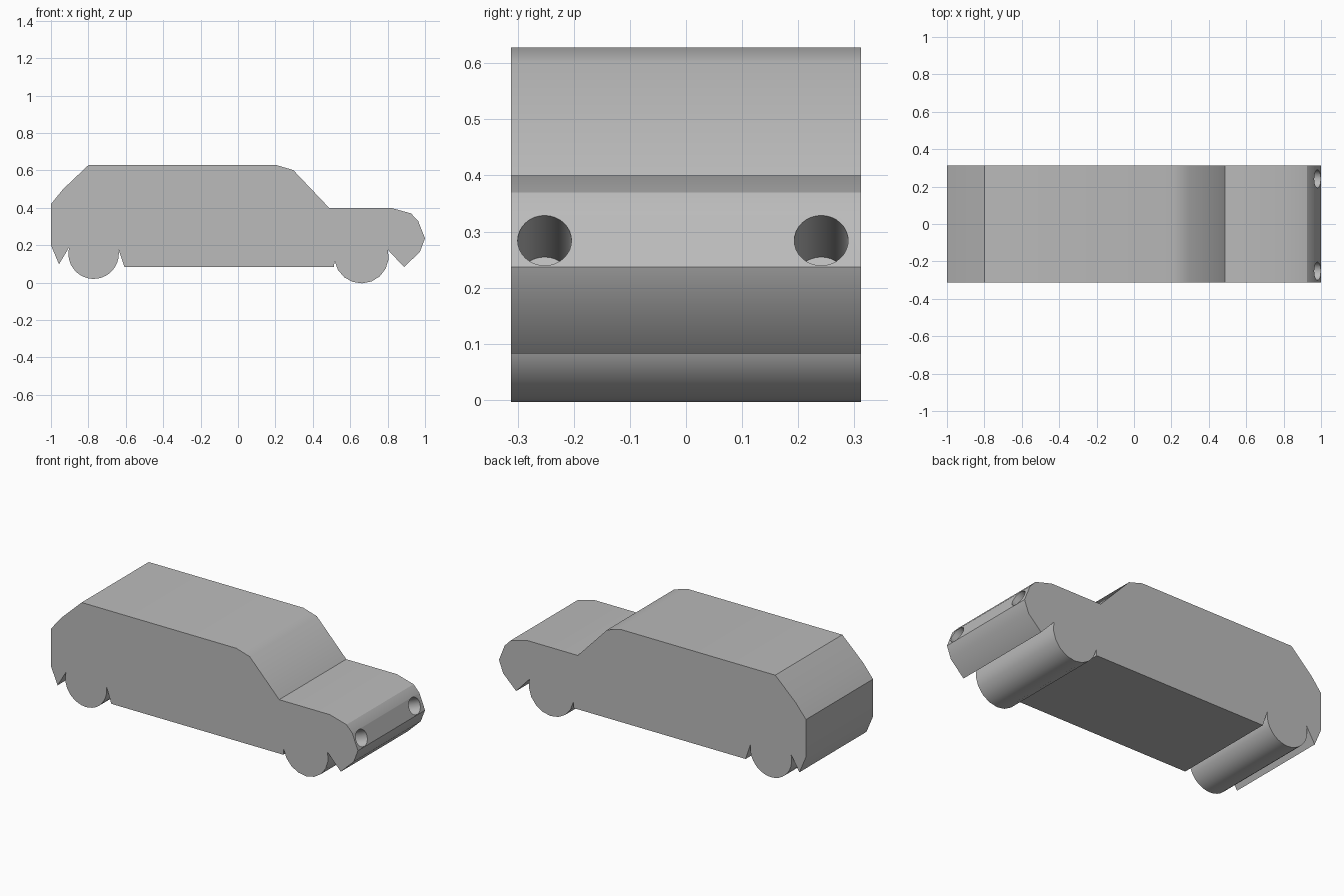
import bpy, bmesh
from math import sin, cos, radians
from mathutils import Vector

old = bpy.data.objects.get("Cube")
if old:
    bpy.data.objects.remove(old)

HALF_WIDTH = 0.312

grey = bpy.data.materials.new("plain_grey")
grey.use_nodes = True
grey.diffuse_color = (0.5, 0.5, 0.5, 1)
grey.node_tree.nodes["Principled BSDF"].inputs["Base Color"].default_value = (0.5, 0.5, 0.5, 1)


def wheel_arc(cx, cz, r, start, end, steps):
    """Points of a wheel outline in the side profile, angles in degrees."""
    angles = [radians(start + (end - start) * i / steps) for i in range(steps + 1)]
    return [(cx + r * cos(a), cz + r * sin(a)) for a in angles]


# Side outline: tail, roof, windscreen, bonnet, nose
profile = [(-1, 0.2), (-1, 0.42), (-0.935, 0.5), (-0.8, 0.628),
           (0.207, 0.628), (0.295, 0.602), (0.487, 0.4), (0.817, 0.4),
           (0.925, 0.37), (0.963, 0.33), (1, 0.237), (0.973, 0.165),
           (0.888, 0.083)]
# Front wheel, sill, rear wheel, rear bumper
profile += wheel_arc(0.66, 0.142, 0.146, 13, -170, 9)
profile += [(0.513, 0.083), (-0.607, 0.083)]
profile += wheel_arc(-0.772, 0.155, 0.135, 11, -195, 20)
profile += [(-0.957, 0.098)]

# Car body: the outline drawn out across the full width
bm = bmesh.new()
side = bm.faces.new([bm.verts.new((x, -HALF_WIDTH, z)) for x, z in profile])
drawn = bmesh.ops.extrude_face_region(bm, geom=[side])["geom"]
bmesh.ops.translate(bm, vec=(0, 2 * HALF_WIDTH, 0),
                    verts=[v for v in drawn if isinstance(v, bmesh.types.BMVert)])
bmesh.ops.recalc_face_normals(bm, faces=bm.faces)
mesh = bpy.data.meshes.new("car_body")
bm.to_mesh(mesh)
bm.free()
body = bpy.data.objects.new("car_body", mesh)
bpy.context.collection.objects.link(body)
mesh.materials.append(grey)

# Headlight sockets: round holes drilled square to the sloping nose
axis = Vector((0.093, 0, 0.037)).normalized()
DEPTH, OUTSIDE = 0.2, 0.1
for name, y in (("right_headlight_cutter", -0.252), ("left_headlight_cutter", 0.241)):
    centre = Vector((0.981, y, 0.284)) + axis * (OUTSIDE - DEPTH) / 2
    bpy.ops.mesh.primitive_cylinder_add(
        vertices=32, radius=0.048, depth=DEPTH + OUTSIDE, location=centre,
        rotation=axis.to_track_quat("Z", "Y").to_euler())
    cutter = bpy.context.object
    cutter.name = name
    cutter.data.materials.append(grey)
    cutter.hide_render = True
    bpy.context.view_layer.objects.active = body
    cut = body.modifiers.new(name, "BOOLEAN")
    cut.operation = "DIFFERENCE"
    cut.solver = "EXACT"
    cut.object = cutter
    bpy.ops.object.modifier_apply(modifier=cut.name)
    bpy.data.objects.remove(cutter)

# Soft bends stay smooth, hard corners stay sharp
bpy.ops.object.select_all(action="DESELECT")
body.select_set(True)
bpy.context.view_layer.objects.active = body
bpy.ops.object.shade_smooth_by_angle(angle=radians(30))
